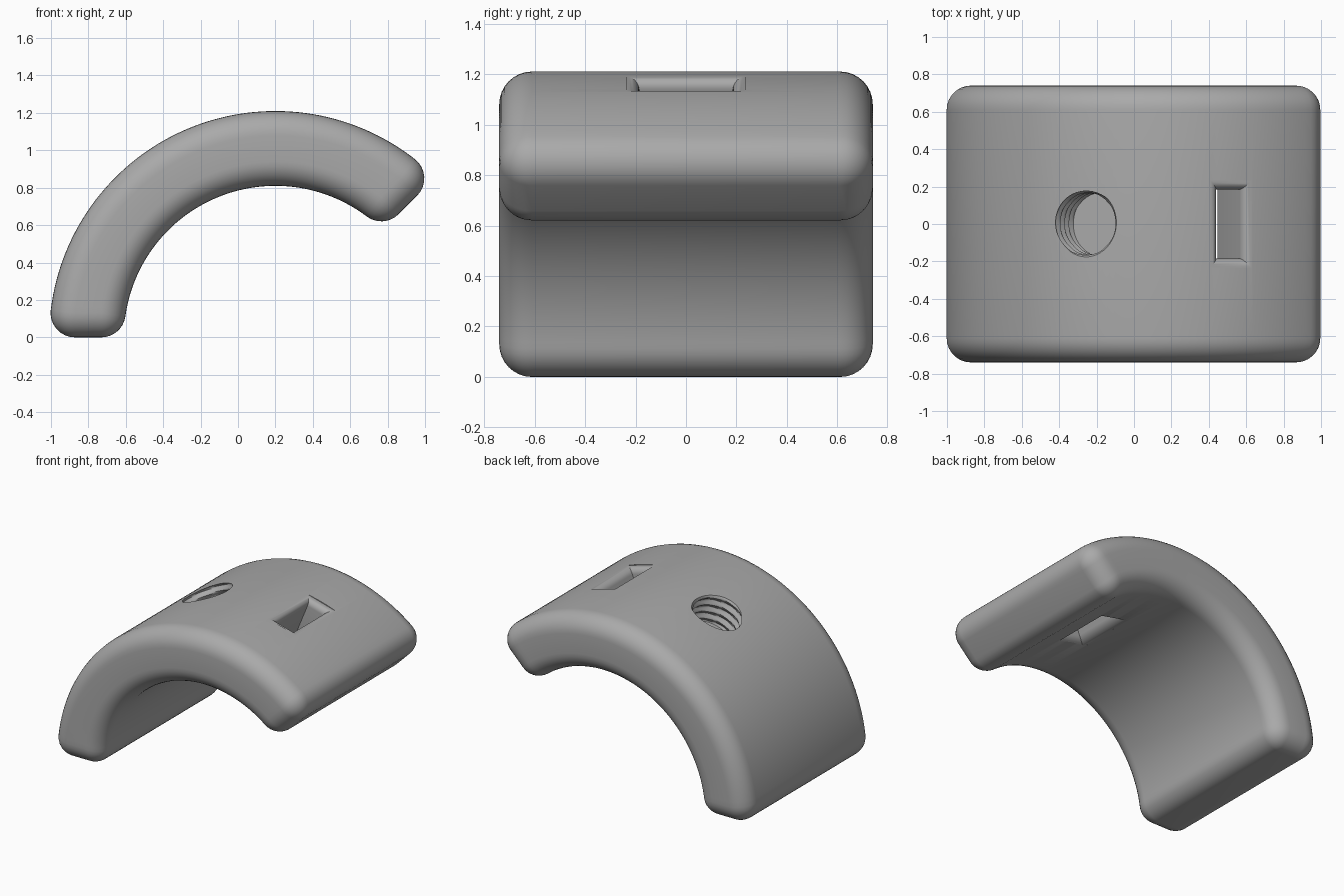
import bpy, bmesh
from math import sin, cos, pi, radians, asin, sqrt
from mathutils import Vector

cube = bpy.data.objects.get("Cube")
if cube:
    bpy.data.objects.remove(cube, do_unlink=True)

CENTRE = Vector((0.2, 0, 0))
R_OUT, R_IN, HALF_Y, FILLET = 1.21, 0.81, 0.74, 0.13
START, END = radians(45), radians(180)

grey = bpy.data.materials.new("plain grey")
grey.use_nodes = True
grey.diffuse_color = (0.4, 0.4, 0.4, 1)
grey.node_tree.nodes["Principled BSDF"].inputs["Base Color"].default_value = (0.4, 0.4, 0.4, 1)


def polar(a):
    return Vector((cos(a), 0, sin(a)))


def tangent(a):
    return Vector((-sin(a), 0, cos(a)))


def loft(name, rings):
    """Skin a list of equal-length closed rings and cap both ends."""
    bm = bmesh.new()
    loops = [[bm.verts.new(p) for p in ring] for ring in rings]
    n = len(loops[0])
    for a, b in zip(loops, loops[1:]):
        for i in range(n):
            j = (i + 1) % n
            bm.faces.new((a[i], a[j], b[j], b[i]))
    bm.faces.new(loops[0][::-1])
    bm.faces.new(loops[-1])
    bmesh.ops.remove_doubles(bm, verts=bm.verts, dist=1e-5)
    bmesh.ops.recalc_face_normals(bm, faces=bm.faces)
    mesh = bpy.data.meshes.new(name)
    bm.to_mesh(mesh)
    bm.free()
    mesh.materials.append(grey)
    obj = bpy.data.objects.new(name, mesh)
    bpy.context.collection.objects.link(obj)
    return obj


# Arched body: a core ring sector pushed outwards by the fillet radius
STEPS = 8


def body_ring(t, phi, end_normal):
    ring = []
    for side, y_side in ((1, 1), (-1, 1), (-1, -1), (1, -1)):
        rho = R_OUT - FILLET if side > 0 else R_IN + FILLET
        inset = asin(FILLET / rho)
        a = START + inset + t * (END - START - 2 * inset)
        core = CENTRE + polar(a) * rho + Vector((0, y_side * (HALF_Y - FILLET), 0))
        for k in range(STEPS + 1):
            turn = k / STEPS * pi / 2
            if side * y_side < 0:
                turn = pi / 2 - turn
            flat = polar(a) * side * cos(turn) + Vector((0, y_side * sin(turn), 0))
            normal = flat * cos(phi) + end_normal * sin(phi)
            ring.append(core + normal.normalized() * FILLET)
    return ring


low, high = -tangent(START), tangent(END)
turns = [k / STEPS * pi / 2 for k in range(1, STEPS + 1)]
rings = [body_ring(0, p, low) for p in reversed(turns)]
rings += [body_ring(i / 64, 0, low) for i in range(65)]
rings += [body_ring(1, p, high) for p in turns]
body = loft("arched_body", rings)

# Threaded blind hole in the middle of the arch
AXIS = radians(112.5)
MINOR, DEPTH, PITCH, SIDES = 0.165, 0.022, 0.06, 48
FLOOR, TOP = 0.97, 1.27
rows = int((TOP - FLOOR) / PITCH * 8)
rings = []
for i in range(rows + 1):
    h = (TOP - FLOOR) * i / rows
    ring = []
    for j in range(SIDES):
        phase = (h / PITCH - j / SIDES) % 1
        r = MINOR + DEPTH * (1 - abs(2 * phase - 1))
        w = 2 * pi * j / SIDES
        ring.append(CENTRE + polar(AXIS) * (FLOOR + h) + tangent(AXIS) * r * cos(w)
                    + Vector((0, r * sin(w), 0)))
    rings.append(ring)
hole_cutter = loft("hole_cutter", rings)

# Slanted through slot with rounded lips on both openings
LEAN = radians(67.5)
ACROSS = -tangent(LEAN)
OFFSET, HALF_W, HALF_L, LIP = -0.151, 0.067, 0.185, 0.05


def slot_ring(rho, grow):
    ring = []
    for u, v in ((-1, -1), (1, -1), (1, 1), (-1, 1)):
        k = OFFSET + u * (HALF_W + grow)
        ring.append(CENTRE + polar(LEAN) * sqrt(rho * rho - k * k) + ACROSS * k
                    + Vector((0, v * (HALF_L + grow), 0)))
    return ring


lip = [(LIP * (1 - cos(p)), LIP * (1 - sin(p))) for p in [0] + turns]
rings = [slot_ring(R_IN - 0.06, LIP)]
rings += [slot_ring(R_IN + depth, grow) for grow, depth in reversed(lip)]
rings += [slot_ring(R_OUT - depth, grow) for grow, depth in lip]
rings += [slot_ring(R_OUT + 0.06, LIP)]
slot_cutter = loft("slot_cutter", rings)

# Cut both openings, then smooth the curved faces
bpy.context.view_layer.objects.active = body
for cutter in (hole_cutter, slot_cutter):
    cutter.hide_render = True
    mod = body.modifiers.new("cut", 'BOOLEAN')
    mod.operation, mod.solver, mod.object = 'DIFFERENCE', 'EXACT', cutter
    bpy.ops.object.modifier_apply(modifier=mod.name)
    bpy.data.objects.remove(cutter, do_unlink=True)

bpy.ops.object.select_all(action='DESELECT')
body.select_set(True)
bpy.ops.object.shade_smooth_by_angle(angle=radians(30))
